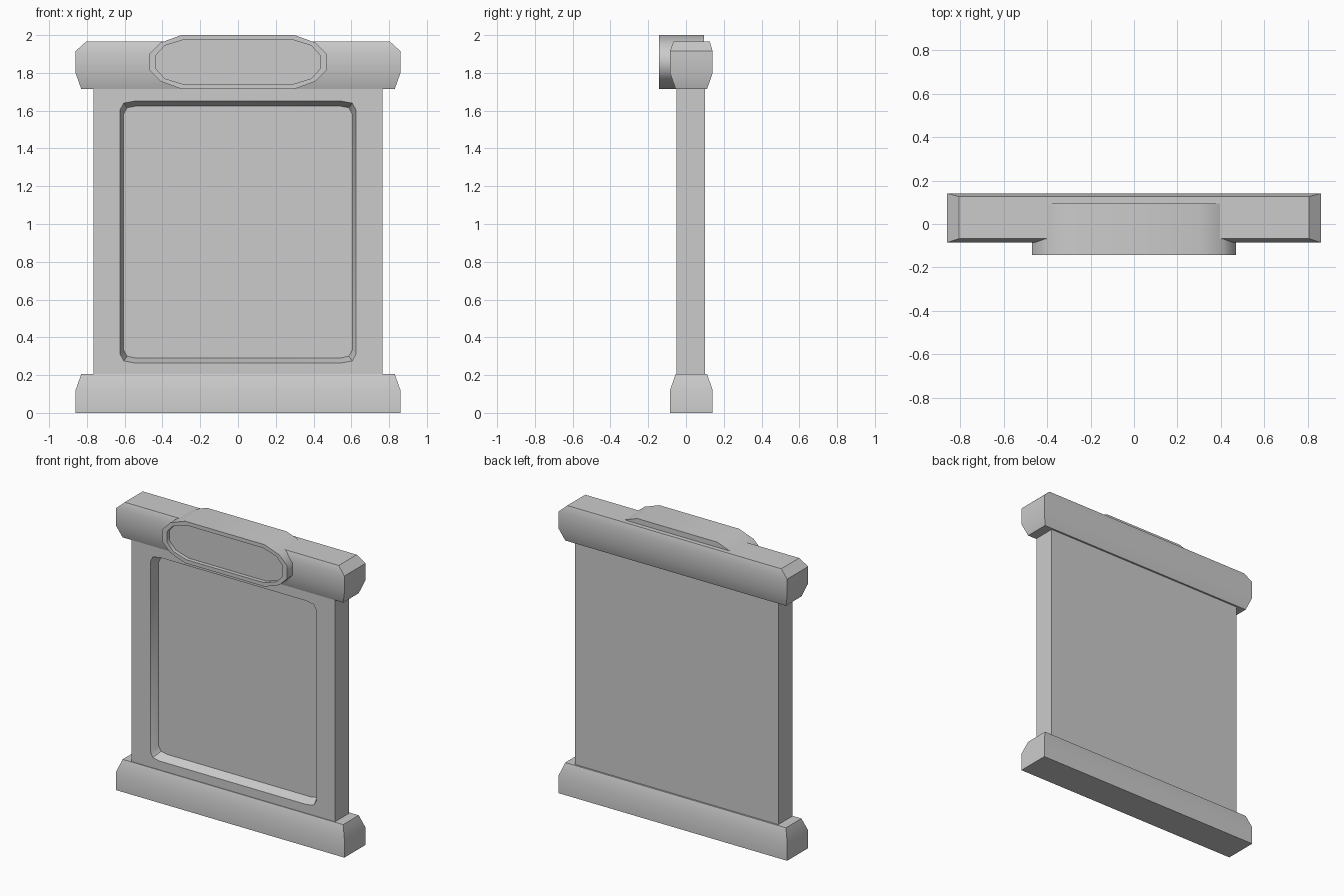
import bpy, bmesh, math

if "Cube" in bpy.data.objects:
    bpy.data.objects.remove(bpy.data.objects["Cube"])

grey = bpy.data.materials.new("plain_grey")
grey.diffuse_color = (0.6, 0.6, 0.6, 1)
grey.use_nodes = True
grey.node_tree.nodes["Principled BSDF"].inputs["Base Color"].default_value = grey.diffuse_color


def finish(bm, name, angle):
    bmesh.ops.recalc_face_normals(bm, faces=bm.faces[:])
    me = bpy.data.meshes.new(name)
    bm.to_mesh(me)
    bm.free()
    me.materials.append(grey)
    ob = bpy.data.objects.new(name, me)
    bpy.context.collection.objects.link(ob)
    bpy.ops.object.select_all(action='DESELECT')
    ob.select_set(True)
    bpy.context.view_layer.objects.active = ob
    bpy.ops.object.shade_smooth_by_angle(angle=math.radians(angle))
    return ob


def ring(bm, pts):
    return [bm.verts.new(p) for p in pts]


def bridge(bm, a, b):
    n = len(a)
    for i in range(n):
        j = (i + 1) % n
        bm.faces.new((a[i], a[j], b[j], b[i]))


def corner_loop(corner, cz, y):
    """Mirror one corner (top edge to side) into a closed loop in the xz plane."""
    out = []
    for sx, sz in ((1, 1), (1, -1), (-1, -1), (-1, 1)):
        pts = corner if sx * sz > 0 else corner[::-1]
        out += [(sx * x, y, cz + sz * z) for x, z in pts]
    return out


def rail(name, levels):
    """Stack of rectangles: half width, front y, back y, height."""
    bm = bmesh.new()
    rings = [ring(bm, [(-x, f, z), (x, f, z), (x, b, z), (-x, b, z)])
             for x, f, b, z in levels]
    for a, b in zip(rings, rings[1:]):
        bridge(bm, a, b)
    bm.faces.new(rings[0])
    bm.faces.new(rings[-1])
    finish(bm, name, 30)


# Bottom and top rails
rail("bottom_rail", [(0.86, -0.085, 0.141, 0), (0.86, -0.085, 0.141, 0.12),
                     (0.83, -0.055, 0.112, 0.205)])
rail("top_rail", [(0.83, -0.055, 0.112, 1.715), (0.86, -0.085, 0.141, 1.80),
                  (0.86, -0.085, 0.141, 1.915), (0.805, -0.067, 0.126, 1.965)])

# Panel with a sloped, rounded recess in the front
bm = bmesh.new()
F, B, D = -0.05, 0.10, 0.012
rect = [(0.765, 1.75), (0.765, 0.18), (-0.765, 0.18), (-0.765, 1.75)]
front = ring(bm, [(x, F, z) for x, z in rect])
back = ring(bm, [(x, B, z) for x, z in rect])
bridge(bm, front, back)
bm.faces.new(back)
cz = 0.9575
rim = ring(bm, corner_loop([(0.55, 0.6925), (0.605, 0.6825), (0.625, 0.645)], cz, F))
floor = ring(bm, corner_loop([(0.54, 0.667), (0.587, 0.658), (0.605, 0.625)], cz, D))
for k in range(4):
    o, a, b, c = front[k], *rim[3 * k:3 * k + 3]
    bm.faces.new((o, a, b))
    bm.faces.new((o, b, c))
    bm.faces.new((o, c, rim[(3 * k + 3) % 12], front[(k + 1) % 4]))
bridge(bm, rim, floor)
bm.faces.new(floor)
finish(bm, "panel", 30)

# Oval header plate with a shallow recessed face
bm = bmesh.new()
outer = [(0.30, 0.1425), (0.41, 0.1025), (0.47, 0.0425)]
inner = [(0.29, 0.117), (0.388, 0.087), (0.435, 0.035)]
cz = 1.8575
loops = [ring(bm, corner_loop(c, cz, y)) for c, y in
         ((outer, 0.095), (outer, -0.142), (inner, -0.142), (inner, -0.115))]
for a, b in zip(loops, loops[1:]):
    bridge(bm, a, b)
bm.faces.new(loops[0])
bm.faces.new(loops[-1])
finish(bm, "header_plate", 50)
